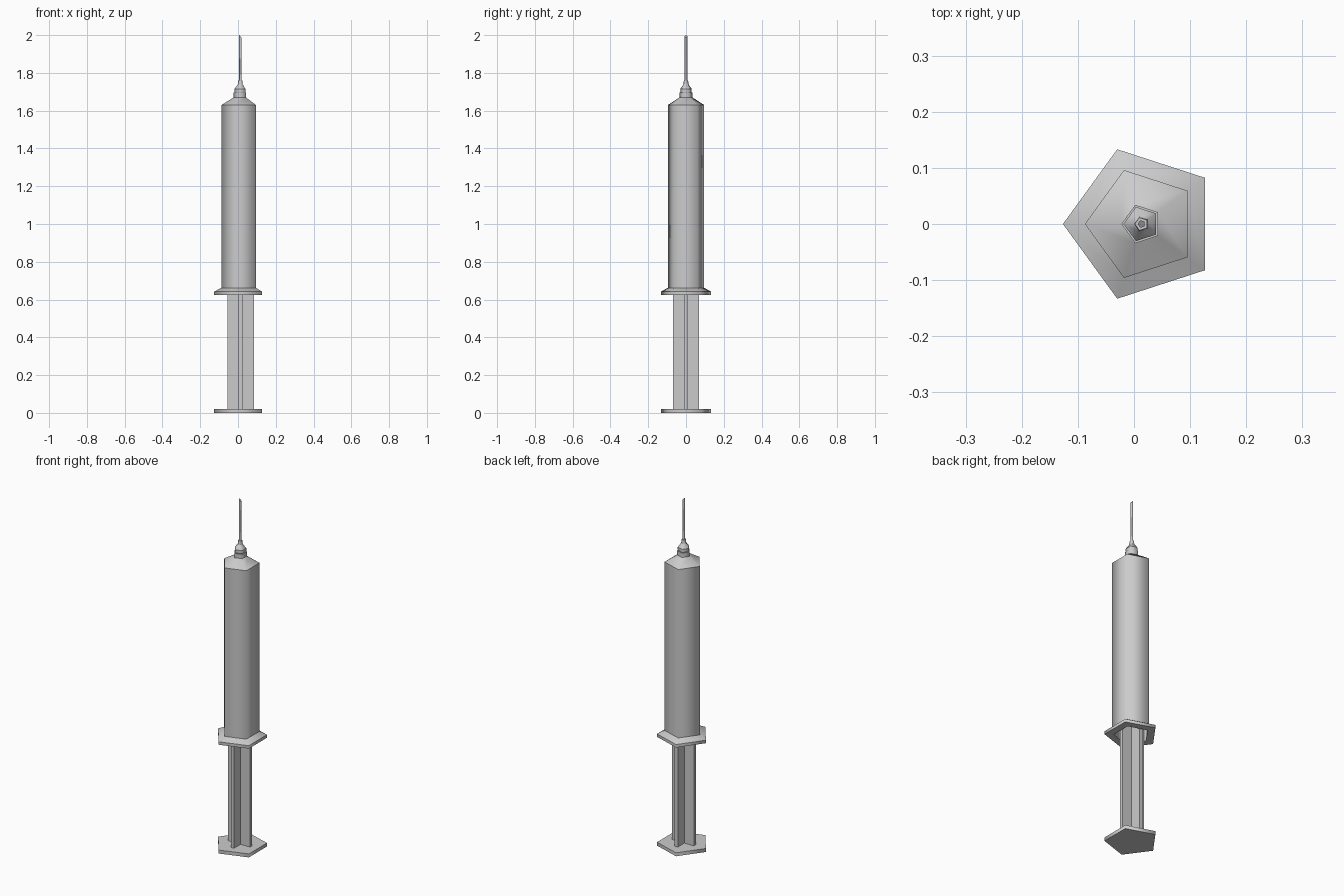
import bpy, bmesh, math

if "Cube" in bpy.data.objects:
    bpy.data.objects.remove(bpy.data.objects["Cube"])

CX = 0.0134  # pentagon axis, offset so the bounding box is centred


def pentagon_lathe(name, profile, cap_start=True, cap_end=True, slant=0.0):
    """Sweep (radius, z) rings round the axis with five sides; rings are crisp, sides smooth."""
    bm = bmesh.new()
    rings = []
    for r, z in profile:
        rings.append([bm.verts.new((CX + r * math.cos(math.radians(36 + 72 * i)),
                                    r * math.sin(math.radians(36 + 72 * i)), z))
                      for i in range(5)])
    for a, b in zip(rings, rings[1:]):
        for i in range(5):
            j = (i + 1) % 5
            bm.faces.new((a[i], a[j], b[j], b[i])).smooth = True
    if cap_start:
        bm.faces.new(rings[0][::-1])
    if cap_end:
        bm.faces.new(rings[-1])
    if slant:
        for v in rings[-1]:
            v.co.z -= slant * (v.co.x - (CX - profile[-1][0])) / (2 * profile[-1][0])
    for ring in rings:
        for i in range(5):
            e = bm.edges.get((ring[i], ring[(i + 1) % 5]))
            if e:
                e.smooth = False
    bmesh.ops.recalc_face_normals(bm, faces=bm.faces)
    me = bpy.data.meshes.new(name)
    bm.to_mesh(me)
    bm.free()
    ob = bpy.data.objects.new(name, me)
    bpy.context.collection.objects.link(ob)
    return ob


def cross_bar(name, half, thick, z0, z1):
    """Extrude a plus-shaped cross-section."""
    t = thick / 2
    quarter = [(half, -t), (half, t), (t, t)]
    outline = []
    for k in range(4):
        c, s = round(math.cos(k * math.pi / 2)), round(math.sin(k * math.pi / 2))
        outline += [(CX + x * c - y * s, x * s + y * c) for x, y in quarter]
    bm = bmesh.new()
    face = bm.faces.new([bm.verts.new((x, y, z0)) for x, y in outline])
    top = bmesh.ops.extrude_face_region(bm, geom=[face])["geom"]
    for v in top:
        if isinstance(v, bmesh.types.BMVert):
            v.co.z = z1
    bmesh.ops.recalc_face_normals(bm, faces=bm.faces)
    me = bpy.data.meshes.new(name)
    bm.to_mesh(me)
    bm.free()
    ob = bpy.data.objects.new(name, me)
    bpy.context.collection.objects.link(ob)
    return ob


# Plunger: thumb plate and ribbed rod
pentagon_lathe("thumb_plate", [(0.14, 0), (0.14, 0.02)])
cross_bar("plunger_rod", 0.07, 0.02, 0.02, 0.70)
pentagon_lathe("plunger_stopper", [(0.093, 0.70), (0.093, 0.76)])

# Hollow barrel with finger flange, shoulder and nozzle collar
pentagon_lathe("barrel", [
    (0.093, 0.70), (0.093, 0.625), (0.14, 0.625), (0.14, 0.642), (0.101, 0.662),
    (0.101, 1.63), (0.036, 1.67), (0.036, 1.695)], cap_start=False)

# Needle hub
pentagon_lathe("needle_hub", [
    (0.028, 1.69), (0.032, 1.70), (0.032, 1.715), (0.014, 1.74), (0.012, 1.76)])

# Needle with slanted tip
pentagon_lathe("needle", [(0.007, 1.755), (0.007, 2.0)], slant=0.015)
